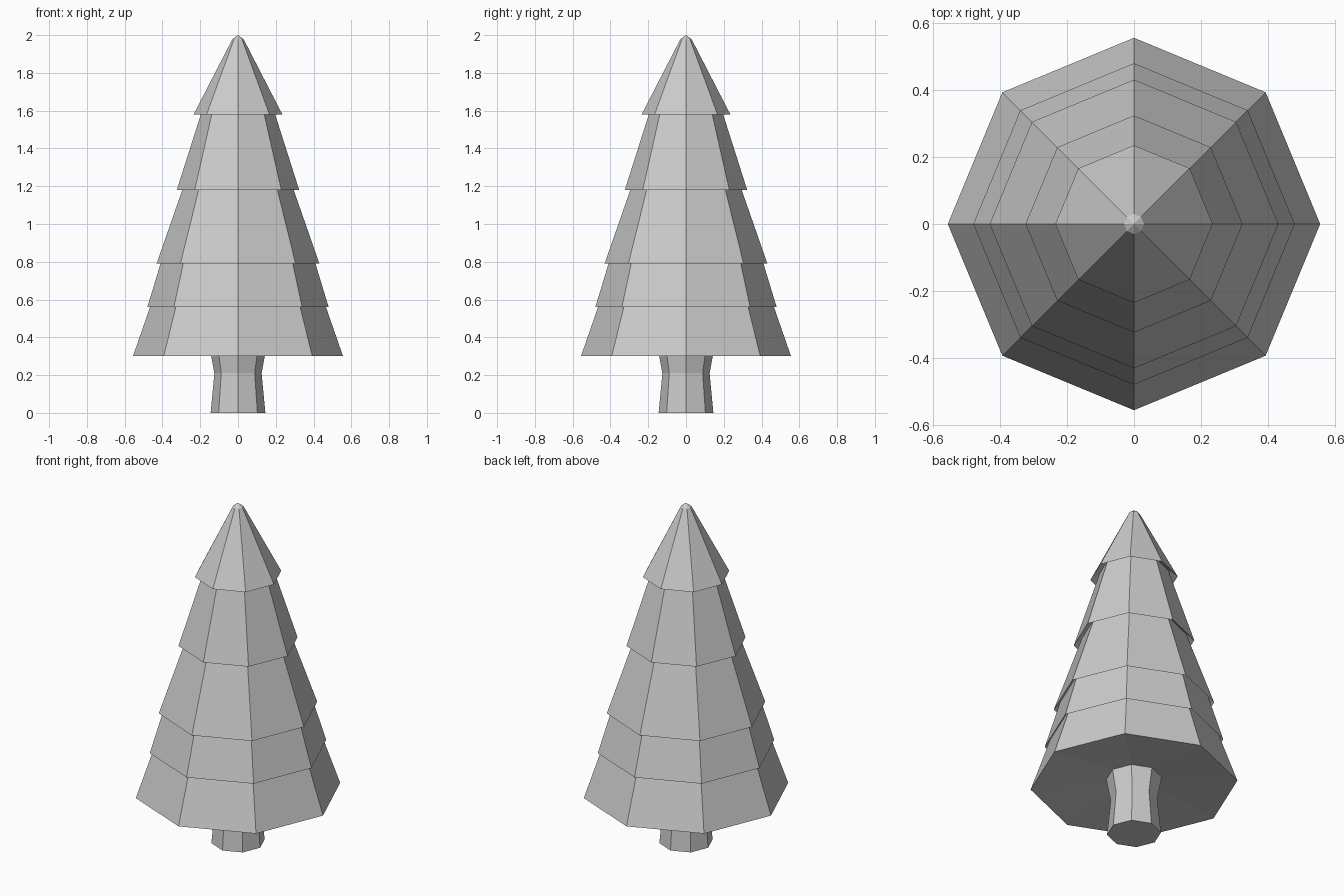
import bpy, bmesh, math

if "Cube" in bpy.data.objects:
    bpy.data.objects.remove(bpy.data.objects["Cube"])

SIDES = 8


def lathe(name, profile):
    """Revolve (radius, z) points, listed bottom to top, into a faceted solid."""
    bm = bmesh.new()
    rings = []
    for r, z in profile:
        if r == 0:
            rings.append([bm.verts.new((0, 0, z))] * SIDES)
        else:
            rings.append([bm.verts.new((r * math.cos(i * math.tau / SIDES),
                                        r * math.sin(i * math.tau / SIDES), z))
                          for i in range(SIDES)])
    for low, high in zip(rings, rings[1:]):
        for i in range(SIDES):
            j = (i + 1) % SIDES
            corners = [low[i], low[j], high[j], high[i]]
            bm.faces.new(list(dict.fromkeys(corners)))
    bmesh.ops.recalc_face_normals(bm, faces=bm.faces)
    mesh = bpy.data.meshes.new(name)
    bm.to_mesh(mesh)
    bm.free()
    obj = bpy.data.objects.new(name, mesh)
    bpy.context.collection.objects.link(obj)
    return obj


# Trunk: flared foot, narrow waist, widening into the branches
lathe("trunk", [(0, 0), (0.145, 0), (0.125, 0.21), (0.15, 0.345), (0, 0.345)])

# Foliage: each tier is (rim radius, rim z, top radius, top z);
# its top tucks up into the recessed underside of the tier above
tiers = [
    (0.556, 0.30, 0.452, 0.60),
    (0.480, 0.56, 0.398, 0.83),
    (0.431, 0.79, 0.281, 1.22),
    (0.324, 1.18, 0.184, 1.62),
    (0.235, 1.58, 0.030, 1.978),
]
outline = [(0, 0.345), (0.15, 0.342)]
for rim_r, rim_z, top_r, top_z in tiers:
    outline += [(rim_r, rim_z), (top_r, top_z)]
outline.append((0, 2.0))
lathe("foliage", outline)
